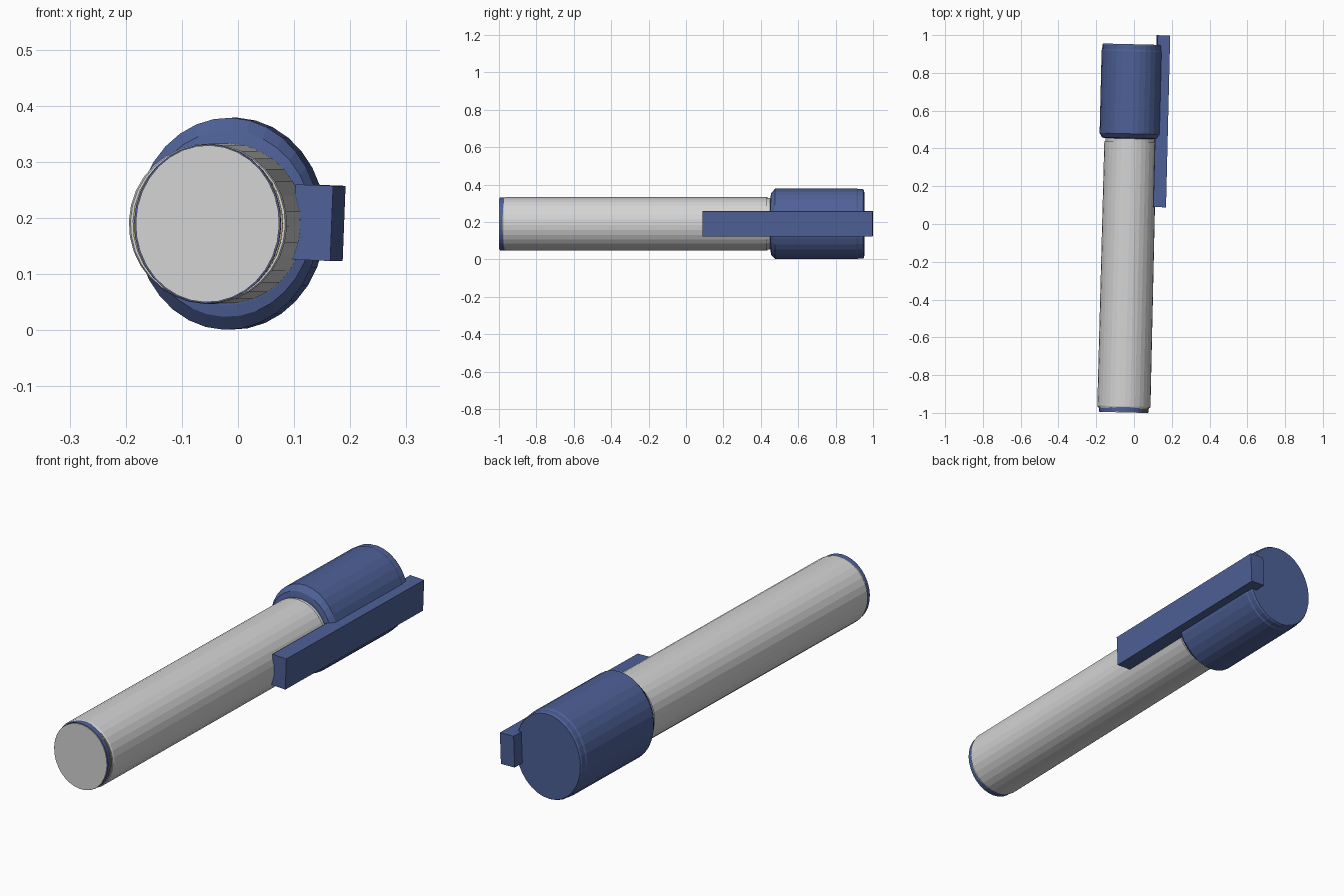
import bpy
import bmesh
from math import cos, sin, tau, radians
from mathutils import Matrix, Vector

cube = bpy.data.objects.get("Cube")
if cube:
    bpy.data.objects.remove(cube, do_unlink=True)

SEGMENTS = 32
# Slightly turned and rolled axis shared by every part
PLACE = (Matrix.Translation((-0.03, 0, 0.19))
         @ Matrix.Rotation(radians(-1.4), 4, "Z")
         @ Matrix.Rotation(radians(2.2), 4, "Y"))


def material(name, color):
    mat = bpy.data.materials.new(name)
    mat.use_nodes = True
    mat.diffuse_color = (*color, 1)
    mat.node_tree.nodes["Principled BSDF"].inputs["Base Color"].default_value = (*color, 1)
    return mat


grey = material("light grey", (0.66, 0.66, 0.66))
blue = material("navy blue", (0.076, 0.119, 0.31))
tan = material("tan", (0.5, 0.36, 0.18))


def finish(name, bm, mat):
    bmesh.ops.recalc_face_normals(bm, faces=bm.faces)
    mesh = bpy.data.meshes.new(name)
    bm.to_mesh(mesh)
    bm.free()
    mesh.materials.append(mat)
    obj = bpy.data.objects.new(name, mesh)
    obj.matrix_world = PLACE
    bpy.context.collection.objects.link(obj)
    return obj


def barrel(name, profile, mat):
    """Closed oval tube along y; profile rows are (y, x radius, z radius)."""
    bm = bmesh.new()
    rings = []
    for y, rx, rz in profile:
        rings.append([bm.verts.new((rx * cos(tau * i / SEGMENTS), y, rz * sin(tau * i / SEGMENTS)))
                      for i in range(SEGMENTS)])
    for a, b in zip(rings, rings[1:]):
        for i in range(SEGMENTS):
            j = (i + 1) % SEGMENTS
            bm.faces.new((a[i], a[j], b[j], b[i]))
    bm.faces.new(rings[0])
    bm.faces.new(rings[-1])
    return finish(name, bm, mat)


# Long grey shaft with a slim neck that enters the cap
barrel("shaft", [(-0.972, 0.138, 0.141), (-0.965, 0.141, 0.143),
                 (0.435, 0.138, 0.143), (0.435, 0.131, 0.138),
                 (0.5, 0.131, 0.138)], grey)

# Tail end: tan seam, blue plug and grey end disc
barrel("tail_seam", [(-0.977, 0.134, 0.14), (-0.96, 0.134, 0.14)], tan)
barrel("tail_plug", [(-0.995, 0.131, 0.142), (-0.96, 0.131, 0.142)], blue)
barrel("tail_disc", [(-0.998, 0.128, 0.14), (-0.98, 0.128, 0.14)], grey)

# Cap with chamfered mouth and slightly stepped top
barrel("cap", [(0.452, 0.138, 0.145), (0.456, 0.151, 0.166), (0.478, 0.164, 0.189),
               (0.915, 0.164, 0.189), (0.922, 0.161, 0.186),
               (0.945, 0.161, 0.186), (0.952, 0.157, 0.182)], blue)

# Straight pocket clip along the side of the cap
bm = bmesh.new()
bmesh.ops.create_cube(bm, size=1)
bmesh.ops.scale(bm, vec=Vector((0.067, 0.91, 0.134)), verts=bm.verts)
bmesh.ops.translate(bm, vec=Vector((0.161, 0.548, 0.008)), verts=bm.verts)
finish("clip", bm, blue)
